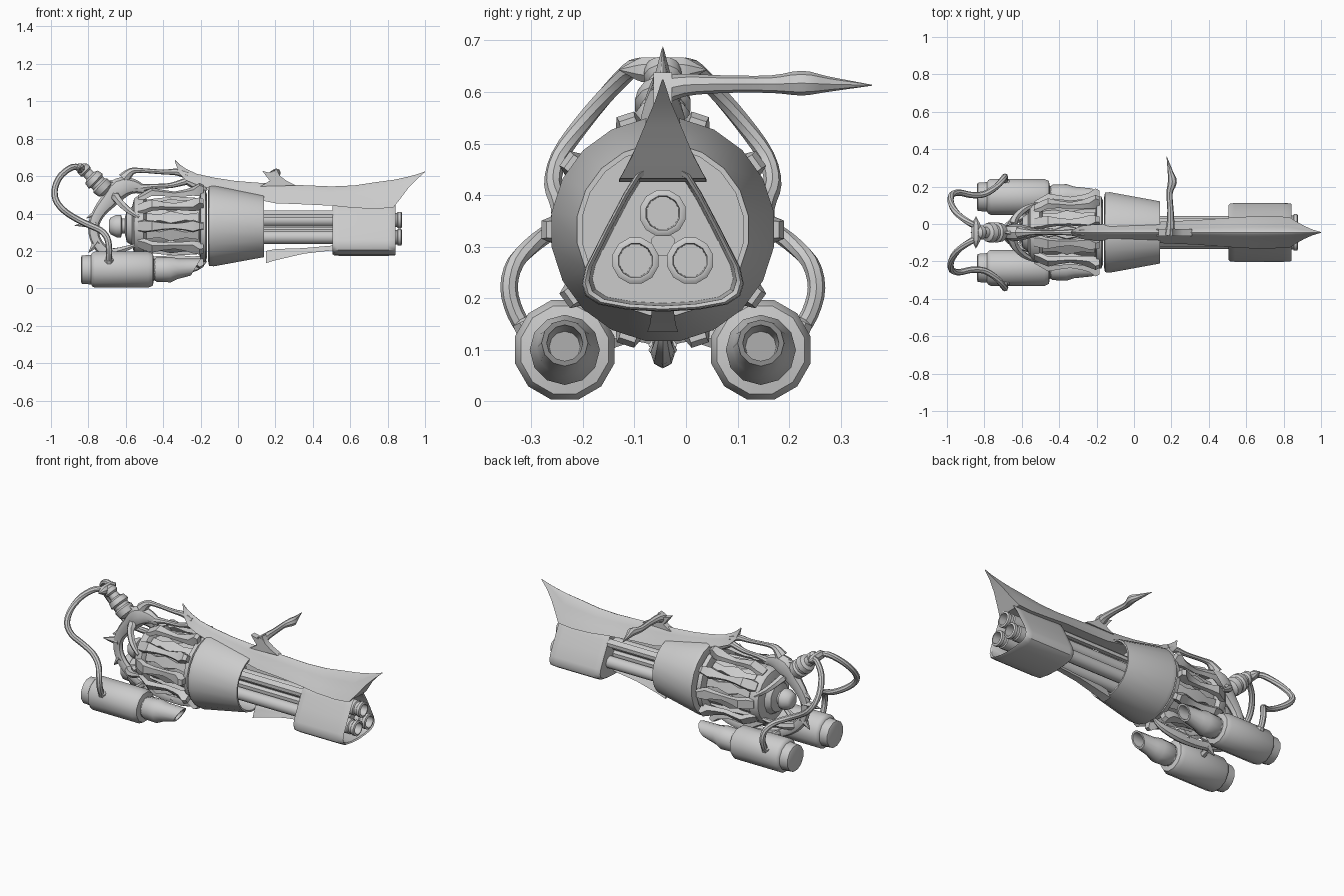
import bpy, bmesh, math
from mathutils import Vector

CY, CZ = -0.045, 0.333          # main axis of the weapon
metal = bpy.data.materials.new("grey_metal")
metal.diffuse_color = (0.6, 0.6, 0.6, 1)


def skin(name, rings, caps=True, closed=False):
    """Bridge equal-length rings of points into one mesh."""
    bm = bmesh.new()
    vs = [[bm.verts.new((p[0], p[1] + CY, p[2])) for p in r] for r in rings]
    n, m = len(vs[0]), len(vs)
    for i in range(m if closed else m - 1):
        a, b = vs[i], vs[(i + 1) % m]
        for j in range(n):
            k = (j + 1) % n
            bm.faces.new((a[j], a[k], b[k], b[j]))
    if caps and not closed:
        bm.faces.new(vs[0])
        bm.faces.new(vs[-1])
    bmesh.ops.recalc_face_normals(bm, faces=bm.faces)
    me = bpy.data.meshes.new(name)
    bm.to_mesh(me)
    bm.free()
    ob = bpy.data.objects.new(name, me)
    me.materials.append(metal)
    bpy.context.collection.objects.link(ob)
    return ob


def ring(c, d, r, n, flat=1.0, shift=0.0):
    """Ring of n points around c, facing along d; flat squeezes it sideways."""
    d = Vector(d).normalized()
    side = Vector((0, 1, 0)) if abs(d.y) < 0.9 else Vector((1, 0, 0))
    up = d.cross(side).normalized()
    side = up.cross(d).normalized()
    return [Vector(c) + side * r * flat * math.cos(t) + up * r * math.sin(t)
            for t in (2 * math.pi * (j + shift) / n for j in range(n))]


def lathe(name, prof, o=(0, 0, CZ), d=(1, 0, 0), n=20, caps=True, closed=False):
    d = Vector(d).normalized()
    return skin(name, [ring(Vector(o) + d * t, d, r, n, 1, 0.5) for t, r in prof], caps, closed)


def tube(name, pts, n=8, flat=1.0, steps=3):
    """Smooth tube through (x, y, z, radius) points."""
    P = [Vector(p) for p in pts]
    Q = []
    for i in range(len(P) - 1):
        a, b, c, e = P[max(i - 1, 0)], P[i], P[i + 1], P[min(i + 2, len(P) - 1)]
        for s in range(steps):
            t = s / steps
            Q.append(0.5 * (2 * b + (c - a) * t + (2 * a - 5 * b + 4 * c - e) * t * t
                            + (3 * b - a - 3 * c + e) * t ** 3))
    Q.append(P[-1])
    rings = []
    for i, q in enumerate(Q):
        d = (Q[min(i + 1, len(Q) - 1)] - Q[max(i - 1, 0)]).xyz
        rings.append(ring(q.xyz, d, max(q.w, 0.001), n, flat))
    return skin(name, rings)


def ridge(name, secs):
    """Roof-shaped bone: sections of (x, top z, bottom z, half width)."""
    rings = []
    for x, t, b, w in secs:
        h = t - b
        half = [(0.12, t - 0.04 * h), (0.36, t - 0.35 * h), (0.68, t - 0.65 * h), (1, b)]
        rings.append([(x, 0, t)] + [(x, w * u, z) for u, z in half]
                     + [(x, -w * u, z) for u, z in reversed(half)])
    return skin(name, rings)


# Shroud, collar and caged core
lathe("shroud", [(-.16, .19), (-.155, .215), (-.13, .218), (.14, .168), (.14, .158), (.0, .16),
                 (.0, .02), (-.16, .02)], closed=True, n=20)
lathe("collar", [(-.205, .165), (-.20, .192), (-.175, .195), (-.165, .17)])
lathe("core", [(-.50, .125), (-.47, .135), (-.35, .13), (-.2, .145)])
lathe("rear_drum", [(-.57, .09), (-.555, .15), (-.54, .16), (-.505, .165), (-.49, .145)])
lathe("rear_knob", [(-.69, .03), (-.68, .045), (-.65, .06), (-.625, .06), (-.62, .04), (-.605, .04),
                    (-.595, .085), (-.565, .105), (-.555, .1)], n=14)

# Ten wavy ribs around the core: x, inner radius, outer radius, half width
RIB = [(-.535, .15, .165, .028), (-.50, .16, .185, .034), (-.46, .18, .208, .03), (-.40, .175, .198, .02),
       (-.34, .168, .19, .016), (-.28, .175, .2, .024), (-.24, .182, .212, .034), (-.205, .175, .235, .022),
       (-.185, .165, .225, .02)]
PLATE = [(-.50, .035, .14), (-.42, .02, .15), (-.36, .042, .155), (-.28, .02, .155), (-.21, .034, .15)]
for k in range(10):
    a = k * math.pi / 5
    u, v = Vector((0, math.cos(a), math.sin(a))), Vector((0, -math.sin(a), math.cos(a)))
    at = lambda x, r, w: Vector((x, 0, CZ)) + u * r + v * w
    skin("rib", [[at(x, i, -w), at(x, i, w), at(x, o, w * .8), at(x, o, -w * .8)] for x, i, o, w in RIB])
    a += math.pi / 10
    u, v = Vector((0, math.cos(a), math.sin(a))), Vector((0, -math.sin(a), math.cos(a)))
    skin("core_plate", [[at(x, .11, -w), at(x, .11, w), at(x, r, w * .8), at(x, r, -w * .8)]
                        for x, w, r in PLATE])

# Three barrels with ringed hollow muzzles
for y, z in ((0, .365), (-.053, .273), (.053, .273)):
    lathe("barrel", [(0, .036), (.70, .036), (.70, .045), (.83, .045), (.835, .039), (.85, .039),
                     (.855, .046), (.872, .046), (.876, .04), (.876, .034), (.78, .032)],
          o=(y * 0, y, z), n=12)
lathe("barrel_spindle", [(0, .025), (.8, .025)], o=(0, 0, .305), n=8)

# Rounded triangular muzzle housing, hollow at the front
half = [(0, .174), (.07, .178), (.125, .188), (.15, .205), (.157, .228), (.15, .26),
        (.112, .335), (.075, .405), (.05, .445), (.025, .462)]
outline = half + [(0, .465)] + [(-y, z) for y, z in reversed(half[1:])]


def housing(x, s):
    return [(x, y * s, .3 + (z - .3) * s) for y, z in outline]


skin("muzzle_housing", [housing(.505, .93), housing(.515, .985), housing(.54, 1), housing(.8, 1),
                        housing(.835, .99), housing(.842, .96), housing(.835, .91), housing(.70, .87)])
for s in (-1, 1):               # guide rails beside the barrels
    skin("guide_rail", [[(x, s * .055, .415), (x, s * .075, .395), (x, s * .075, .375), (x, s * .05, .375)]
                        for x in (.05, .52)])

# Bone spine on top, sweeping to a forward horn
ridge("top_spine", [(-.338, .688, .68, .003), (-.315, .665, .615, .02), (-.28, .64, .578, .035),
                    (-.22, .612, .553, .042), (-.13, .592, .528, .045), (-.02, .575, .505, .05),
                    (.10, .565, .475, .055), (.20, .56, .455, .06), (.33, .552, .45, .065),
                    (.50, .545, .442, .078), (.62, .55, .43, .085), (.74, .568, .425, .085),
                    (.83, .58, .432, .083), (.865, .587, .475, .06), (.91, .597, .535, .035),
                    (.955, .609, .582, .015), (1.0, .625, .622, .002)])
tube("spine_rear_fork", [(-.27, 0, .585, .03), (-.21, 0, .55, .03), (-.17, 0, .52, .012)], flat=.8)

# Fin that carries the side horn
fin = [(.12, .545), (.17, .575), (.13, .628), (.18, .615), (.205, .638), (.225, .60), (.26, .575), (.31, .55)]
skin("horn_fin", [[(x, w, z) for x, z in fin] for w in (-.018, .018)])
tube("side_horn", [(.19, -.01, .6, .03), (.195, .04, .613, .022), (.195, .12, .615, .017),
                   (.19, .21, .615, .017), (.205, .27, .617, .024), (.195, .32, .615, .015),
                   (.175, .405, .613, .001)], n=8)

# Bone keel below the barrels
ridge("lower_keel", [(.15, .2, .135, .03), (.2, .21, .15, .025), (.35, .215, .185, .02), (.52, .23, .205, .015)])

# Rear bone frame
tube("carry_bar", [(-.61, 0, .585, .035), (-.57, 0, .625, .02), (-.52, 0, .63, .013), (-.40, 0, .622, .013),
                   (-.33, 0, .622, .018), (-.27, 0, .605, .02)])
tube("rear_frame", [(-.50, 0, .525, .02), (-.56, 0, .545, .04), (-.63, 0, .535, .058), (-.69, 0, .47, .045),
                    (-.74, 0, .41, .035), (-.77, 0, .345, .03), (-.765, 0, .27, .028), (-.72, 0, .2, .03),
                    (-.63, 0, .135, .028), (-.5, 0, .1, .026), (-.35, 0, .095, .03), (-.22, 0, .115, .02),
                    (-.17, 0, .15, .006)], flat=.8)
tube("upper_claw", [(-.62, 0, .54, .04), (-.54, 0, .535, .025), (-.45, 0, .545, .014), (-.36, 0, .55, .014),
                    (-.27, 0, .575, .02)])
SPIKES = [((-.76, .345), (-.875, .336)), ((-.74, .41), (-.81, .375)), ((-.75, .25), (-.80, .19)),
          ((-.63, .56), (-.70, .575)), ((-.55, .11), (-.6, .068)), ((-.4, .1), (-.34, .065))]
for (x0, z0), (x1, z1) in SPIKES:
    tube("frame_spike", [(x0, 0, z0, .028), (x0 * .4 + x1 * .6, 0, z0 * .4 + z1 * .6, .013),
                         (x1, 0, z1, .001)], n=6, steps=2)
for s in (-1, 1):               # struts from frame to drum
    tube("frame_strut", [(-.66, 0, .5, .03), (-.64, s * .07, .47, .022), (-.59, s * .12, .42, .018),
                         (-.53, s * .15, .38, .01)], n=6)
    tube("low_strut", [(-.70, 0, .19, .025), (-.64, s * .06, .2, .02), (-.55, s * .1, .23, .01)], n=6)

# Tilted valve with a cross handle
lathe("valve", [(0, .03), (.015, .05), (.05, .055), (.06, .045), (.075, .045), (.085, .056), (.115, .05),
                (.125, .03), (.15, .028), (.16, .038), (.185, .036), (.2, .02)],
      o=(-.70, 0, .515), d=(-.72, 0, .69), n=12)
lathe("valve_handle", [(-.085, .001), (-.05, .022), (-.04, .026), (.04, .026), (.05, .022), (.085, .001)],
      o=(-.845, 0, .643), d=(0, 1, 0), n=8)

# Paired fuel tanks, slanted nozzles and hoses
for s in (-1, 1):
    o = (0, s * .19, .1)
    lathe("fuel_tank", [(-.84, .065), (-.835, .078), (-.785, .082), (-.78, .092), (-.765, .1), (-.48, .1),
                        (-.455, .088), (-.45, .06), (-.42, .055)], o=o, n=12)
    rings = []
    for x, r, sl in ((-.45, .055, 0), (-.435, .065, 0), (-.36, .068, 0), (-.32, .055, .1), (-.225, .045, .6),
                     (-.225, .035, .6), (-.30, .03, .3)):
        rings.append([(p.x + sl * (p.z - .1), p.y, p.z + max(0, x + .36) * .1)
                      for p in ring((x, s * .19, .1), (1, 0, 0), r, 12)])
    skin("tank_nozzle", rings)
    hose = [(-.84, .03, .643), (-.885, .055, .648), (-.945, .10, .605), (-.978, .155, .54),
            (-.975, .2, .475), (-.935, .213, .42), (-.87, .2, .375), (-.80, .205, .34), (-.735, .245, .31),
            (-.70, .285, .27), (-.69, .298, .22), (-.69, .285, .17), (-.69, .26, .13)]
    tube("hose", [(x, s * y, z, .017) for x, y, z in hose], n=8)
    lathe("hose_socket", [(0, .028), (.03, .026), (.035, .018)], o=(-.69, s * .255, .13),
          d=(0, s * .45, .9), n=8)
    tube("tank_bracket", [(-.6, s * .1, .12, .02), (-.6, s * .05, .13, .016), (-.6, 0, .12, .02)], n=6)

# Smooth shading that keeps the hard edges
for ob in bpy.context.collection.objects:
    ob.select_set(True)
    bpy.context.view_layer.objects.active = ob
bpy.ops.object.shade_smooth_by_angle(angle=math.radians(38))
